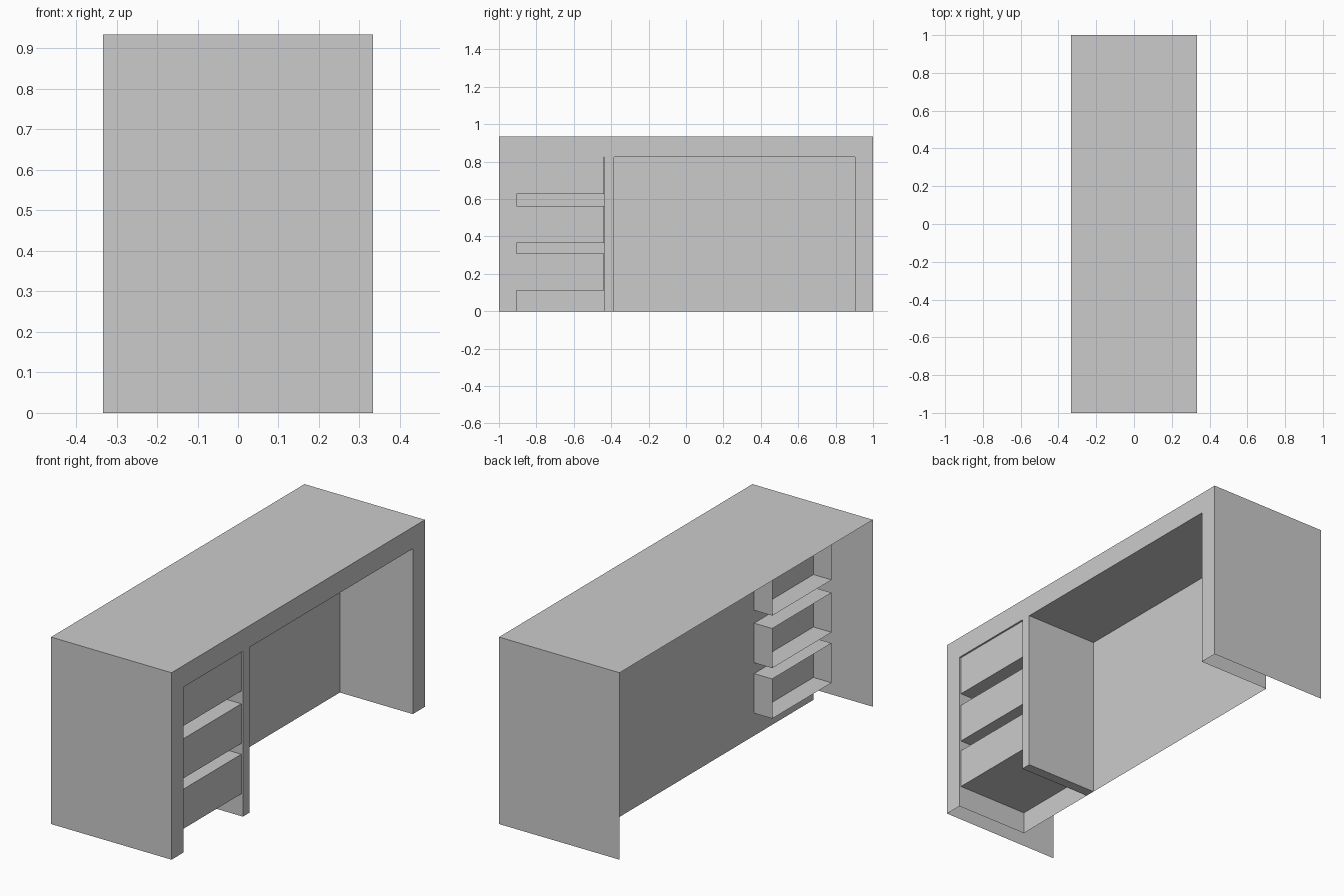
import bpy
import bmesh

cube = bpy.data.objects.get("Cube")
if cube:
    bpy.data.objects.remove(cube, do_unlink=True)

# Overall sizes
FRONT, REAR = 0.333, -0.333      # x of the open front and open rear
PANEL = -0.07                    # x of the modesty panel
HEIGHT, CEILING = 0.934, 0.826
BAY_A, BAY_B = -0.907, -0.437    # drawer bay
KNEE_A, KNEE_B = -0.386, 0.904   # knee space

grey = bpy.data.materials.new("plain grey")
grey.use_nodes = True
grey.diffuse_color = (0.6, 0.6, 0.6, 1)
grey.node_tree.nodes["Principled BSDF"].inputs["Base Color"].default_value = (0.6, 0.6, 0.6, 1)


def make_part(name, bm):
    bmesh.ops.remove_doubles(bm, verts=bm.verts, dist=0.0001)
    mesh = bpy.data.meshes.new(name)
    bm.to_mesh(mesh)
    bm.free()
    mesh.materials.append(grey)
    obj = bpy.data.objects.new(name, mesh)
    bpy.context.collection.objects.link(obj)
    return obj


def sweep(bm, path, x0, x1):
    """Sweep a y-z path along x as thin sheets."""
    for (ya, za), (yb, zb) in zip(path, path[1:]):
        corners = [(x0, ya, za), (x1, ya, za), (x1, yb, zb), (x0, yb, zb)]
        bm.faces.new([bm.verts.new(c) for c in corners])


def plate(bm, outline, x):
    """Flat face across x, facing the front when the outline is clockwise."""
    bm.faces.new([bm.verts.new((x, y, z)) for y, z in reversed(outline)])


def arch(y0, y1, top):
    return [(y0, 0), (y0, top), (y1, top), (y1, 0)]


shell_path = arch(-1, 1, HEIGHT)
bay_path = arch(BAY_A, BAY_B, CEILING)
knee_path = arch(KNEE_A, KNEE_B, CEILING)

# Desktop and two end sheets
bm = bmesh.new()
sweep(bm, shell_path, REAR, FRONT)
make_part("desk_shell", bm)

# Front frame with both openings
bm = bmesh.new()
plate(bm, shell_path + knee_path[::-1] + bay_path[::-1], FRONT)
make_part("front_frame", bm)

# Recess walls behind the openings
for name, path in (("drawer_bay", bay_path), ("knee_space", knee_path)):
    bm = bmesh.new()
    sweep(bm, path, FRONT, PANEL)
    make_part(name, bm)

# Foot of the divider between the openings
bm = bmesh.new()
sweep(bm, [(BAY_B, 0), (KNEE_A, 0)], FRONT, PANEL)
make_part("divider_foot", bm)

# Modesty panel across the back of both openings
bm = bmesh.new()
plate(bm, arch(BAY_A, KNEE_B, CEILING), PANEL)
make_part("modesty_panel", bm)

# Three drawers, open at the rear and passing through the panel
GAP = 0.001
for name, low, high in (("bottom_drawer", 0.112, 0.31),
                        ("middle_drawer", 0.364, 0.562),
                        ("top_drawer", 0.626, CEILING - GAP)):
    a, b = BAY_A + GAP, BAY_B - GAP
    outline = [(a, low), (a, high), (b, high), (b, low)]
    bm = bmesh.new()
    sweep(bm, outline + outline[:1], -0.17, FRONT - 0.008)
    plate(bm, outline, FRONT - 0.008)
    make_part(name, bm)
